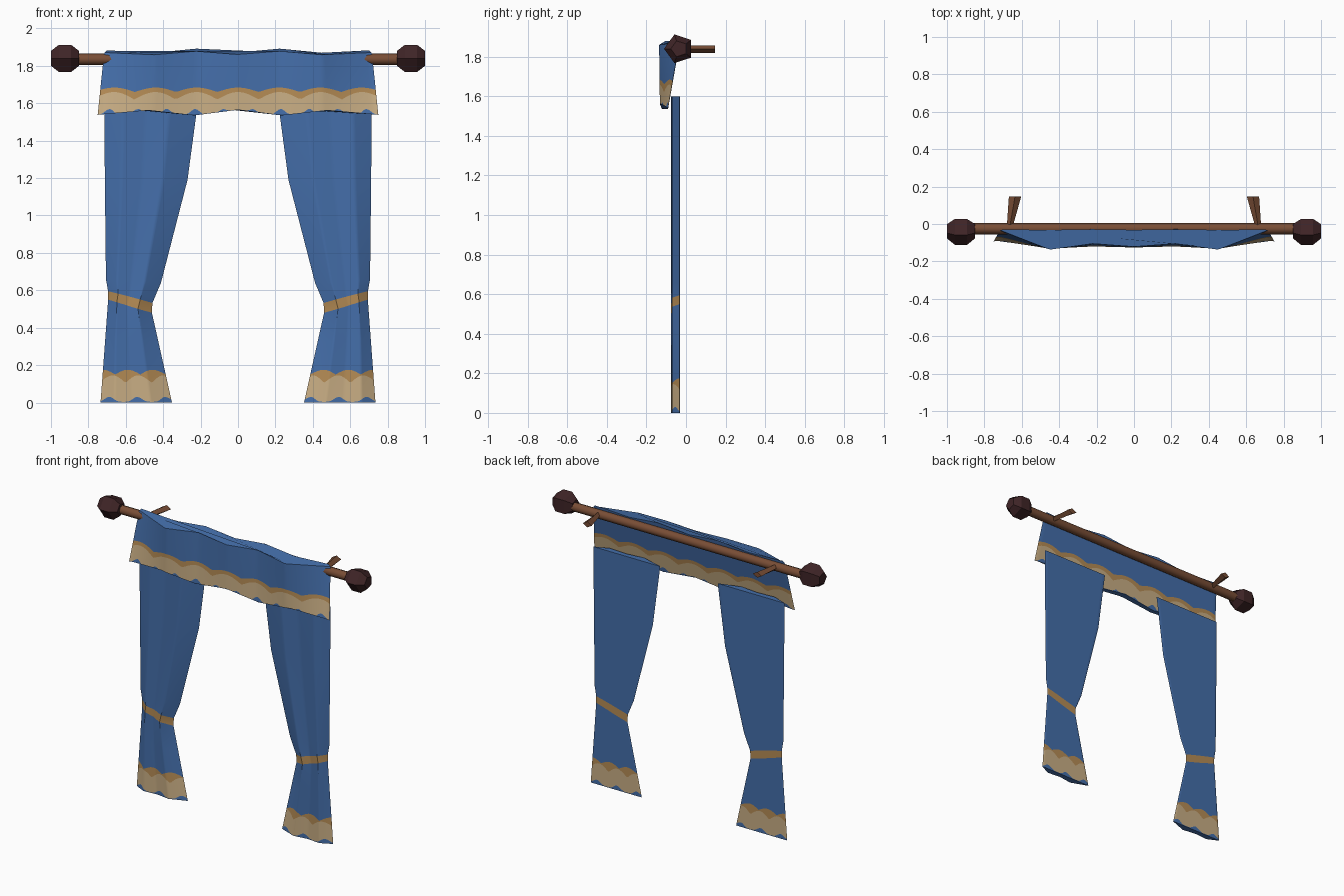
import bpy, math
from mathutils import Vector

cube = bpy.data.objects.get("Cube")
if cube:
    bpy.data.objects.remove(cube, do_unlink=True)


def material(name, rgb):
    m = bpy.data.materials.new(name)
    m.use_nodes = True
    m.diffuse_color = (*rgb, 1)
    m.node_tree.nodes["Principled BSDF"].inputs["Base Color"].default_value = (*rgb, 1)
    return m


BLUE = material("blue cloth", (0.058, 0.156, 0.40))
CREAM = material("cream trim", (0.58, 0.42, 0.23))
OCHRE = material("ochre braid", (0.46, 0.26, 0.09))
WOOD = material("brown wood", (0.19, 0.075, 0.036))
DARK = material("dark wood", (0.05, 0.018, 0.02))
CLOTH = [BLUE, CREAM, OCHRE]


def lerp(points, t):
    """Piecewise linear lookup in a list of (key, value) pairs."""
    for (a, p), (b, q) in zip(points, points[1:]):
        if t <= b:
            return p + (q - p) * (t - a) / (b - a)
    return points[-1][1]


def arch(t):
    return abs(math.sin(math.pi * t))


def loft(name, rings, mats, band_of=None, angle=40):
    """Skin a stack of closed rings, capping both ends."""
    n = len(rings[0])
    verts = [p for ring in rings for p in ring]
    faces, index = [], []
    for r in range(len(rings) - 1):
        for i in range(n):
            j = (i + 1) % n
            faces.append((r * n + i, r * n + j, r * n + n + j, r * n + n + i))
            index.append(band_of[r] if band_of else 0)
    faces += [tuple(reversed(range(n))), tuple(range(len(verts) - n, len(verts)))]
    index += [0, 0]
    me = bpy.data.meshes.new(name)
    me.from_pydata(verts, [], faces)
    for m in mats:
        me.materials.append(m)
    me.polygons.foreach_set("material_index", index)
    ob = bpy.data.objects.new(name, me)
    bpy.context.collection.objects.link(ob)
    bpy.ops.object.select_all(action="DESELECT")
    ob.select_set(True)
    bpy.context.view_layer.objects.active = ob
    bpy.ops.object.mode_set(mode="EDIT")
    bpy.ops.mesh.select_all(action="SELECT")
    bpy.ops.mesh.normals_make_consistent(inside=False)
    bpy.ops.object.mode_set(mode="OBJECT")
    if angle:
        bpy.ops.object.shade_smooth_by_angle(angle=math.radians(angle))
    return ob


def cloth(name, rows, point, steps, bands):
    """Closed cloth panel: each row gives height from u, point() places it."""
    us = [i / steps for i in range(steps + 1)]
    rings = []
    for row in rows:
        front = [point(u, row(u), True) for u in us]
        back = [point(u, row(u), False) for u in reversed(us[1:-1])]
        rings.append(front + back)
    return loft(name, rings, CLOTH, bands)


# Drapes: folded front, flat back, gathered at a slanted tie band
OUTER = [(0, 0.735), (0.58, 0.692), (0.66, 0.706), (1.2, 0.712), (1.6, 0.715)]
INNER = [(0, 0.353), (0.51, 0.467), (0.64, 0.412), (1.19, 0.27), (1.6, 0.215)]
FOLDS = [(0, -0.032), (0.2, -0.07), (0.45, -0.062), (0.7, -0.075), (1, -0.032)]


def drape(name, side):
    def point(u, z, front):
        x = lerp(OUTER, z) * (1 - u) + lerp(INNER, z) * u
        return (side * x, lerp(FOLDS, u) if front else -0.03, z)

    rows = [
        lambda u: 0,
        lambda u: 0.004 + 0.026 * arch(2.5 * u + 0.2) ** 4,
        lambda u: 0.105 + 0.04 * arch(2.5 * u + 0.1),
        lambda u: 0.15 + 0.025 * abs(math.cos(2.5 * math.pi * u)),
        lambda u: 0.35 - 0.03 * u,
        lambda u: 0.55 - 0.07 * u,
        lambda u: 0.595 - 0.063 * u,
        lambda u: 0.66 - 0.02 * u,
        lambda u: 1.19,
        lambda u: 1.6,
    ]
    cloth(name, rows, point, 40, [0, 1, 2, 0, 0, 2, 0, 0, 0])


drape("left_drape", 1)
drape("right_drape", -1)

# Valance: bulging front, slanted back, scalloped trim along a wavy hem
TOP = [(0, 1.872), (0.23, 1.892), (0.46, 1.87), (0.72, 1.883)]
HEM = [(0, 1.565), (0.23, 1.535), (0.47, 1.562), (0.75, 1.537)]
BULGE = [(0, 0.085), (0.22, 0.07), (0.45, 0.1), (0.72, 0.0)]


def valance_point(u, z, front):
    h = (z - 1.54) / 0.34
    x = (2 * u - 1) * (0.75 - 0.035 * h)
    y = -0.09 + 0.06 * h
    if front:
        y -= lerp(BULGE, abs(x)) * (0.4 + 0.65 * h) + 0.002
        z -= 0.012 * max(0, h - 0.7) / 0.3
    return (x, y, z)


def span(u):
    return abs(2 * u - 1) * 0.735


def scallop(u):
    return abs(math.cos(math.pi * span(u) / 0.22))


valance_rows = [
    lambda u: lerp(HEM, span(u)),
    lambda u: max(lerp(HEM, span(u)) + 0.002, 1.535 + 0.035 * arch(span(u) / 0.15) ** 4),
    lambda u: 1.62 + 0.04 * scallop(u),
    lambda u: 1.66 + 0.024 * scallop(u),
    lambda u: 1.78,
    lambda u: lerp(TOP, span(u)),
]
cloth("valance", valance_rows, valance_point, 96, [0, 1, 2, 0, 0])


def ring_x(x, y, z, r, n):
    """Ring around the x axis with one corner pointing forward."""
    turn = [2 * math.pi * i / n for i in range(n)]
    return [(x, y - r * math.cos(a), z + r * math.sin(a)) for a in turn]


# Rod
loft("rod", [ring_x(x, -0.025, 1.835, 0.03, 8) for x in (-0.88, 0.88)], [WOOD], angle=50)

for side, word in ((1, "left"), (-1, "right")):
    # Faceted end knob
    profile = [(0.85, 0.042), (0.892, 0.076), (0.958, 0.076), (1.0, 0.042)]
    loft(word + "_finial", [ring_x(side * x, -0.035, 1.84, r, 5) for x, r in profile],
         [DARK], angle=0)
    # Wall bracket flaring toward the wall
    rings = []
    for x, y, w in ((0.667, -0.03, 0.014), (0.636, 0.147, 0.033)):
        c = Vector((side * x, y, 1.838))
        rings.append([c + Vector(d) for d in
                      ((w, 0, 0), (0, 0, 0.019), (-w, 0, 0), (0, 0, -0.019))])
    loft(word + "_bracket", rings, [WOOD], angle=0)
